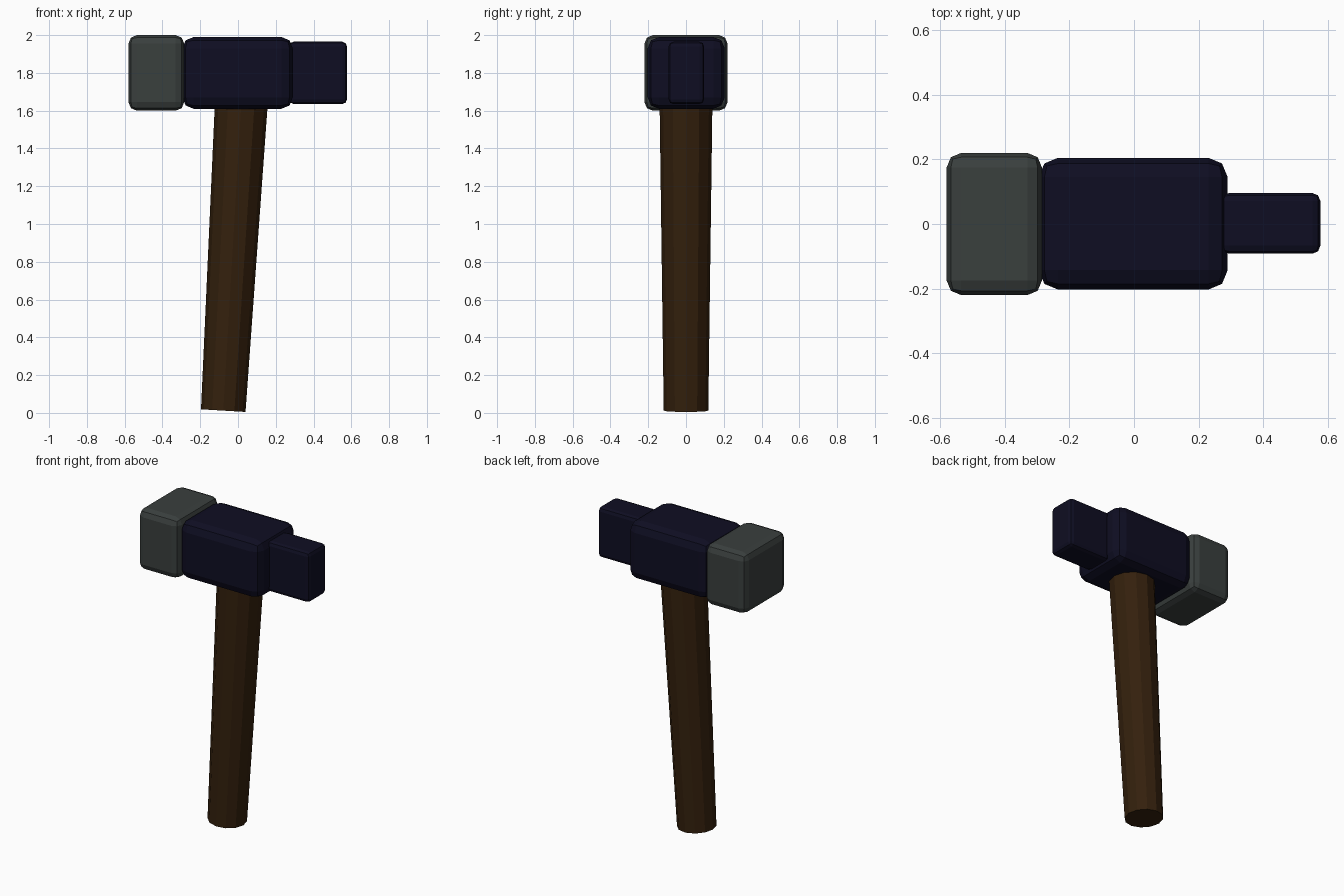
import bpy
import bmesh
from mathutils import Vector

old = bpy.data.objects.get("Cube")
if old:
    bpy.data.objects.remove(old, do_unlink=True)


def material(name, rgb):
    mat = bpy.data.materials.new(name)
    mat.use_nodes = True
    color = (*rgb, 1.0)
    mat.diffuse_color = color
    mat.node_tree.nodes["Principled BSDF"].inputs["Base Color"].default_value = color
    return mat


def add_object(name, bm, mat):
    mesh = bpy.data.meshes.new(name)
    bm.to_mesh(mesh)
    bm.free()
    mesh.materials.append(mat)
    obj = bpy.data.objects.new(name, mesh)
    bpy.context.collection.objects.link(obj)
    return obj


def block(name, low, high, bevel, mat):
    """Box between two corners with softly chamfered edges."""
    low, high = Vector(low), Vector(high)
    bm = bmesh.new()
    bmesh.ops.create_cube(bm, size=1)
    bmesh.ops.scale(bm, vec=high - low, verts=bm.verts)
    obj = add_object(name, bm, mat)
    obj.location = (low + high) / 2
    mod = obj.modifiers.new("Bevel", "BEVEL")
    mod.width = bevel
    mod.segments = 2
    return obj


steel = material("dark navy steel", (0.0045, 0.0042, 0.016))
grey = material("grey face", (0.042, 0.050, 0.048))
wood = material("dark brown wood", (0.034, 0.0145, 0.0038))

# Hammer head: wide striking block, main body, narrow rear block
block("striking_block", (-0.58, -0.22, 1.6), (-0.285, 0.22, 2.0), 0.045, grey)
block("head_body", (-0.295, -0.203, 1.61), (0.29, 0.205, 1.99), 0.06, steel)
block("narrow_block", (0.27, -0.092, 1.635), (0.577, 0.096, 1.965), 0.025, steel)

# Tapered handle, leaning slightly towards +x at the top
bottom, top = Vector((-0.078, 0, 0.012)), Vector((0.027, 0, 1.8))
axis = top - bottom
bm = bmesh.new()
bmesh.ops.create_cone(bm, cap_ends=True, segments=12, radius1=0.118,
                      radius2=0.142, depth=axis.length)
handle = add_object("handle", bm, wood)
handle.location = (bottom + top) / 2
handle.rotation_euler.y = Vector((0, 0, 1)).angle(axis)
